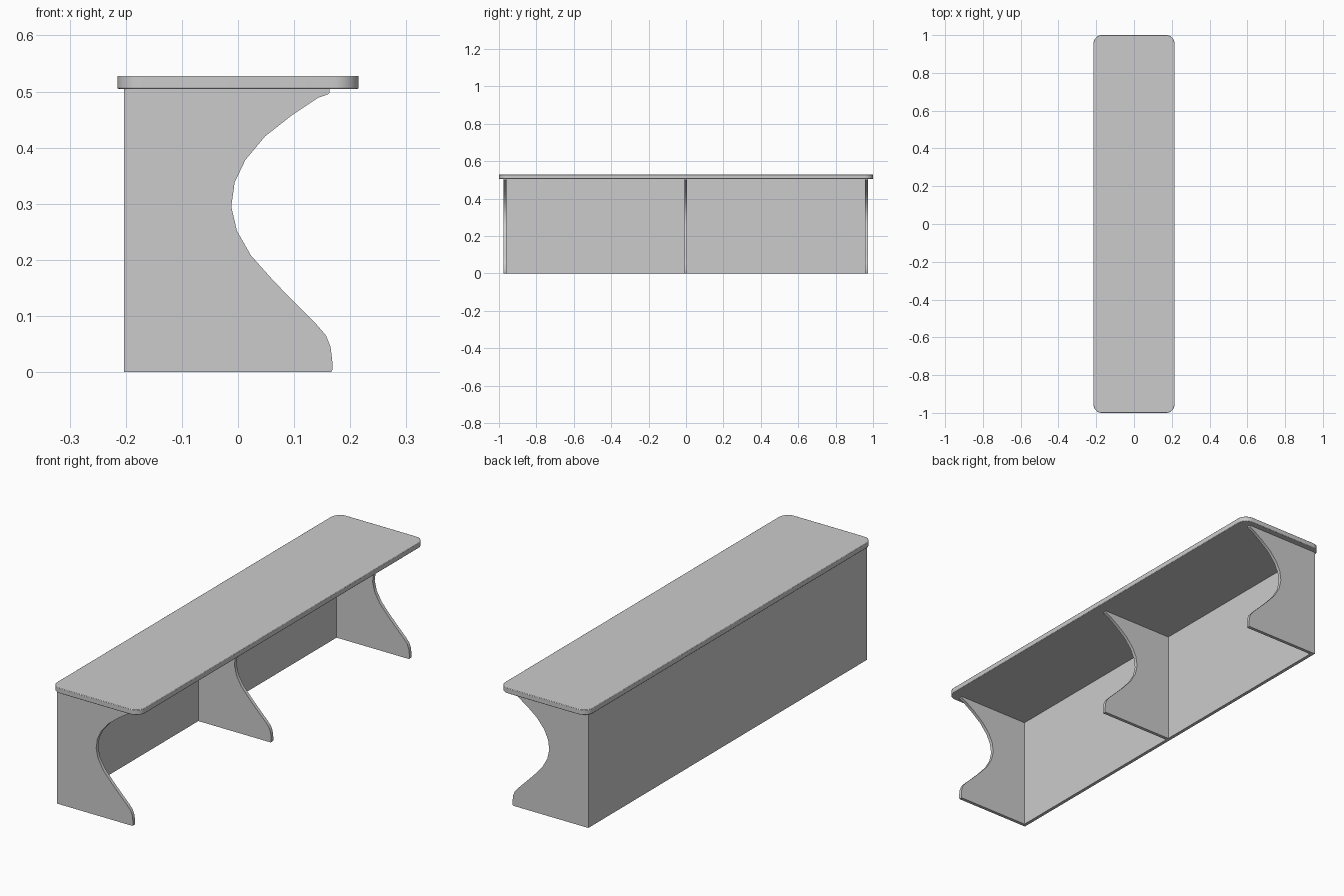
import bpy, bmesh, math

if "Cube" in bpy.data.objects:
    bpy.data.objects.remove(bpy.data.objects["Cube"])


def prism(name, points, thickness, place, bevel=0.0):
    """Extrude a 2D outline; place(u, v, w) maps it to world space."""
    bm = bmesh.new()
    low = [bm.verts.new(place(u, v, -thickness / 2)) for u, v in points]
    high = [bm.verts.new(place(u, v, thickness / 2)) for u, v in points]
    bm.faces.new(low)
    bm.faces.new(high[::-1])
    n = len(points)
    for i in range(n):
        j = (i + 1) % n
        bm.faces.new((low[i], high[i], high[j], low[j]))
    bmesh.ops.recalc_face_normals(bm, faces=bm.faces[:])
    mesh = bpy.data.meshes.new(name)
    bm.to_mesh(mesh)
    bm.free()
    obj = bpy.data.objects.new(name, mesh)
    bpy.context.collection.objects.link(obj)
    if bevel:
        mod = obj.modifiers.new("soft_edges", 'BEVEL')
        mod.width = bevel
        mod.segments = 2
        mod.limit_method = 'ANGLE'
        mod.angle_limit = math.radians(40)
    bpy.ops.object.select_all(action='DESELECT')
    obj.select_set(True)
    bpy.context.view_layer.objects.active = obj
    bpy.ops.object.shade_smooth_by_angle(angle=math.radians(30))
    return obj


def rounded_rect(hx, hy, r, steps=8):
    pts = []
    for k, (sx, sy) in enumerate([(1, 1), (-1, 1), (-1, -1), (1, -1)]):
        for i in range(steps + 1):
            a = math.pi / 2 * (k + i / steps)
            pts.append((sx * (hx - r) + r * math.cos(a),
                        sy * (hy - r) + r * math.sin(a)))
    return pts


# seat slab with rounded corners
prism("seat", rounded_rect(0.215, 1.0, 0.045), 0.023,
      lambda u, v, w: (u, v, 0.5165 + w), bevel=0.002)

# three upright supports with a scooped front edge
profile = [(-0.203, 0), (0.166, 0), (0.168, 0.004), (0.168, 0.02), (0.165, 0.045),
           (0.157, 0.065), (0.14, 0.085), (0.102, 0.123), (0.063, 0.163),
           (0.023, 0.208), (-0.002, 0.252), (-0.012, 0.295), (-0.006, 0.338),
           (0.013, 0.378), (0.048, 0.42), (0.095, 0.457), (0.143, 0.489),
           (0.160, 0.495), (0.163, 0.498), (0.163, 0.505), (-0.203, 0.505)]
for name, y in (("front_support", -0.967), ("middle_support", -0.001),
                ("rear_support", 0.965)):
    prism(name, profile, 0.015, lambda u, v, w, y=y: (u, y + w, v))

# long upright panel joining the supports
prism("side_panel", [(-0.96, 0), (0.958, 0), (0.958, 0.505), (-0.96, 0.505)], 0.015,
      lambda u, v, w: (-0.1955 + w, u, v))
